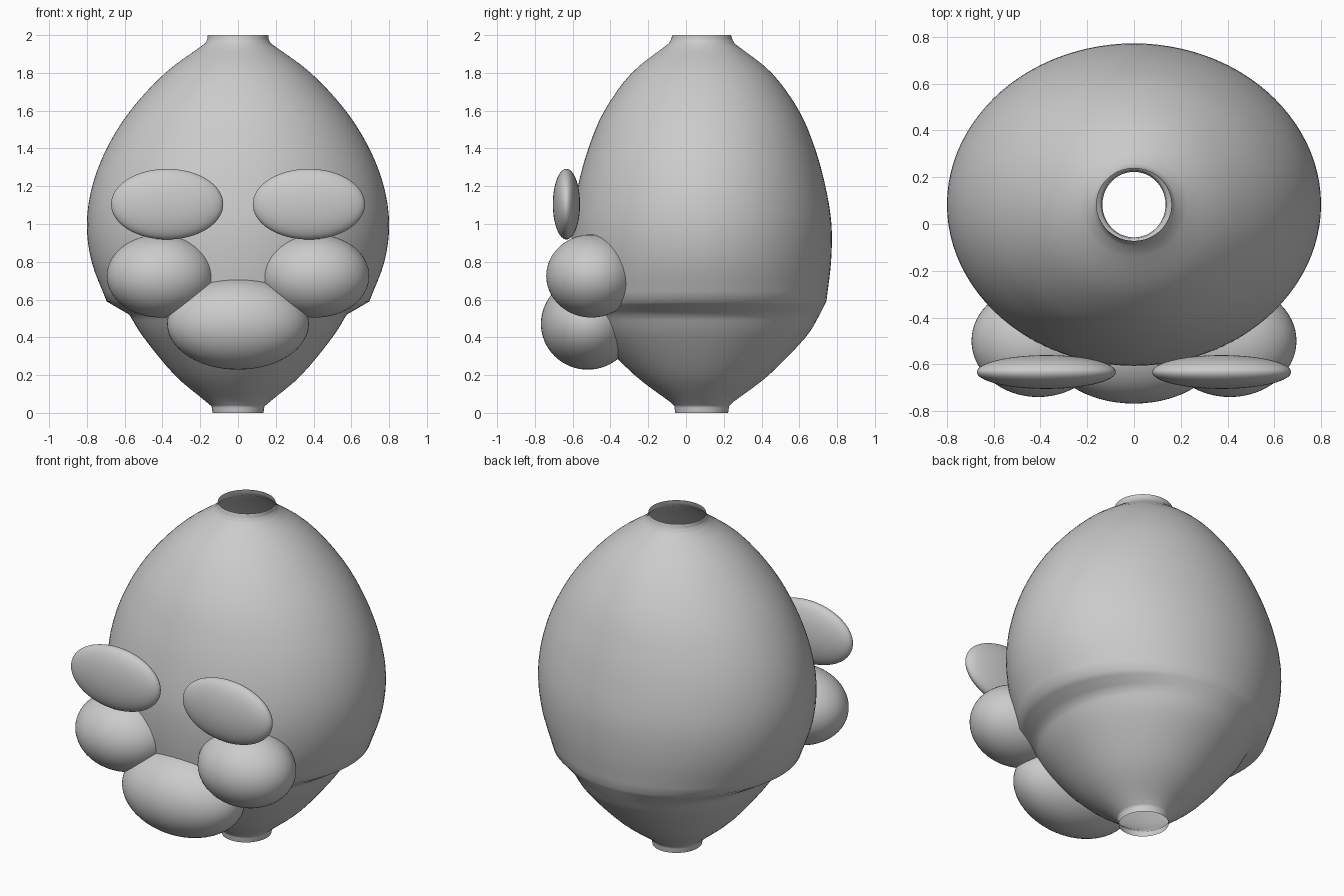
import bpy, bmesh, math

cube = bpy.data.objects.get("Cube")
if cube:
    bpy.data.objects.remove(cube, do_unlink=True)

grey = bpy.data.materials.new("plain grey")
grey.use_nodes = True
grey.diffuse_color = (0.6, 0.6, 0.6, 1)
grey.node_tree.nodes["Principled BSDF"].inputs["Base Color"].default_value = (0.6, 0.6, 0.6, 1)


def finish(obj, angle):
    obj.data.materials.append(grey)
    bpy.ops.object.select_all(action='DESELECT')
    obj.select_set(True)
    bpy.context.view_layer.objects.active = obj
    bpy.ops.object.shade_smooth_by_angle(angle=math.radians(angle))


def spline(a, b, c, d, t):
    return tuple(q + 0.5 * t * (r - p + t * (2*p - 5*q + 4*r - s + t * (3*(q - r) + s - p)))
                 for p, q, r, s in zip(a, b, c, d))


# Head shell: elliptical rings (height, half width, half depth), open at both necks
RINGS = [(0, .135, .14), (.035, .14, .145), (.06, .17, .17), (.2, .335, .355),
         (.4, .5, .55), (.52, .575, .625), (.59, .695, .66), (.8, .775, .685),
         (1, .8, .687), (1.2, .772, .655), (1.4, .695, .6), (1.6, .57, .515),
         (1.8, .385, .37), (1.955, .175, .175), (1.975, .163, .163), (2, .16, .155)]
CENTRE_Y, SEGMENTS, STEPS = 0.083, 96, 4

rows = []
last = len(RINGS) - 1
for i in range(last):
    pts = [RINGS[min(max(i + k, 0), last)] for k in (-1, 0, 1, 2)]
    # straight runs around the necks and the cheek ledge keep those edges crisp
    straight = i in (0, 1, 5, last - 2, last - 1)
    for s in range(STEPS):
        t = s / STEPS
        if straight:
            rows.append(tuple(p + (q - p) * t for p, q in zip(pts[1], pts[2])))
        else:
            # one-sided tangents next to the straight runs
            if i in (2, 6):
                pts[0] = tuple(2*p - q for p, q in zip(pts[1], pts[2]))
            if i in (4, last - 3):
                pts[3] = tuple(2*q - p for p, q in zip(pts[1], pts[2]))
            rows.append(spline(*pts, t))
rows.append(RINGS[-1])

bm = bmesh.new()
loops = []
for z, rx, ry in rows:
    loops.append([bm.verts.new((rx * math.cos(a), CENTRE_Y + ry * math.sin(a), z))
                  for a in (2 * math.pi * k / SEGMENTS for k in range(SEGMENTS))])
for low, high in zip(loops, loops[1:]):
    for k in range(SEGMENTS):
        n = (k + 1) % SEGMENTS
        bm.faces.new((low[k], low[n], high[n], high[k]))
mesh = bpy.data.meshes.new("head_shell")
bm.to_mesh(mesh)
bm.free()
shell = bpy.data.objects.new("head_shell", mesh)
bpy.context.collection.objects.link(shell)
finish(shell, 60)


def ellipsoid(name, centre, radii):
    bpy.ops.mesh.primitive_uv_sphere_add(segments=64, ring_count=32, location=centre)
    obj = bpy.context.object
    obj.name = name
    obj.scale = radii
    bpy.ops.object.transform_apply(location=False, rotation=False, scale=True)
    finish(obj, 60)


# Paired eyes and cheeks, single muzzle
for side, sign in (("left", 1), ("right", -1)):
    ellipsoid(side + "_eye", (sign * .375, -.633, 1.105), (.297, .072, .187))
    ellipsoid(side + "_cheek", (sign * .41, -.5, .725), (.285, .24, .22))
ellipsoid("muzzle", (0, -.52, .472), (.375, .248, .243))
